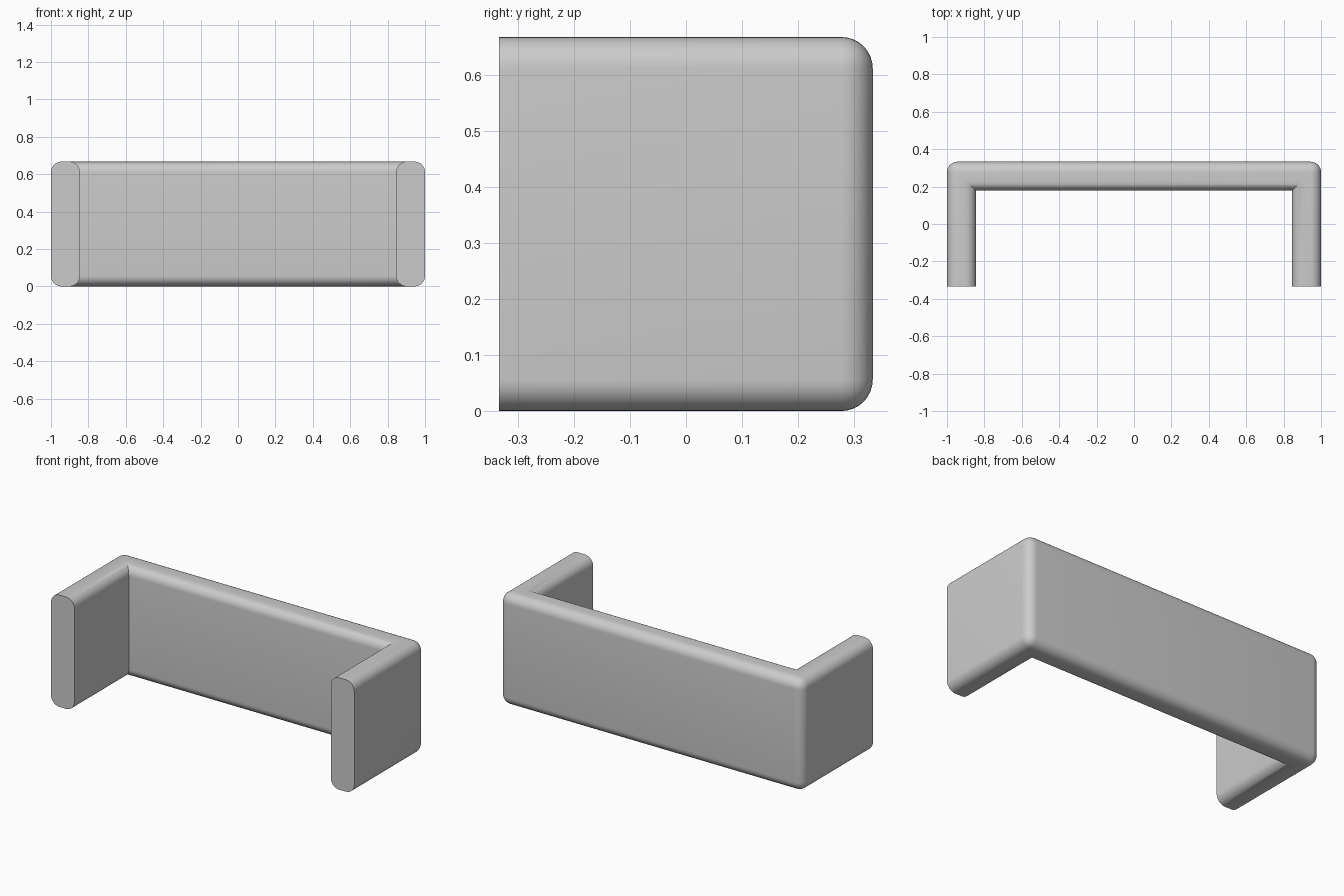
import bpy
import bmesh
import math

cube = bpy.data.objects.get("Cube")
if cube:
    bpy.data.objects.remove(cube, do_unlink=True)

HALF_W, HALF_D, HEIGHT = 1.0, 0.333, 0.667
WALL, RADIUS = 0.155, 0.056

# Single grey material
grey = bpy.data.materials.new("plain_grey")
grey.use_nodes = True
colour = (0.6, 0.6, 0.6, 1)
grey.diffuse_color = colour
grey.node_tree.nodes["Principled BSDF"].inputs["Base Color"].default_value = colour

# U-shaped floor plan, open at the front: right half, then its mirror
inner_x, inner_y = HALF_W - WALL, HALF_D - WALL
half = [(inner_x, inner_y), (inner_x, -HALF_D), (HALF_W, -HALF_D), (HALF_W, HALF_D)]
plan = half + [(-x, y) for x, y in reversed(half)]

bm = bmesh.new()
base = bm.faces.new([bm.verts.new((x, y, 0)) for x, y in plan])
top = bmesh.ops.extrude_face_region(bm, geom=[base])["geom"]
bmesh.ops.translate(bm, vec=(0, 0, HEIGHT),
                    verts=[v for v in top if isinstance(v, bmesh.types.BMVert)])
bmesh.ops.recalc_face_normals(bm, faces=bm.faces)


def is_rounded(edge):
    """Rounded everywhere but the flat front ends and the inner corners."""
    a, b = (v.co for v in edge.verts)
    if a.y < 0 and b.y < 0:
        return False
    vertical = abs(a.z - b.z) > HEIGHT / 2
    return not vertical or a.y > inner_y + WALL / 2


bmesh.ops.bevel(bm, geom=[e for e in bm.edges if is_rounded(e)], offset=RADIUS,
                offset_type='OFFSET', segments=8, profile=0.5, affect='EDGES',
                clamp_overlap=False)
bmesh.ops.recalc_face_normals(bm, faces=bm.faces)

# Wrap-around wall
mesh = bpy.data.meshes.new("wrap_around_wall")
bm.to_mesh(mesh)
bm.free()
mesh.materials.append(grey)
wall = bpy.data.objects.new("wrap_around_wall", mesh)
bpy.context.collection.objects.link(wall)

bpy.ops.object.select_all(action='DESELECT')
wall.select_set(True)
bpy.context.view_layer.objects.active = wall
bpy.ops.object.shade_smooth_by_angle(angle=math.radians(35))
